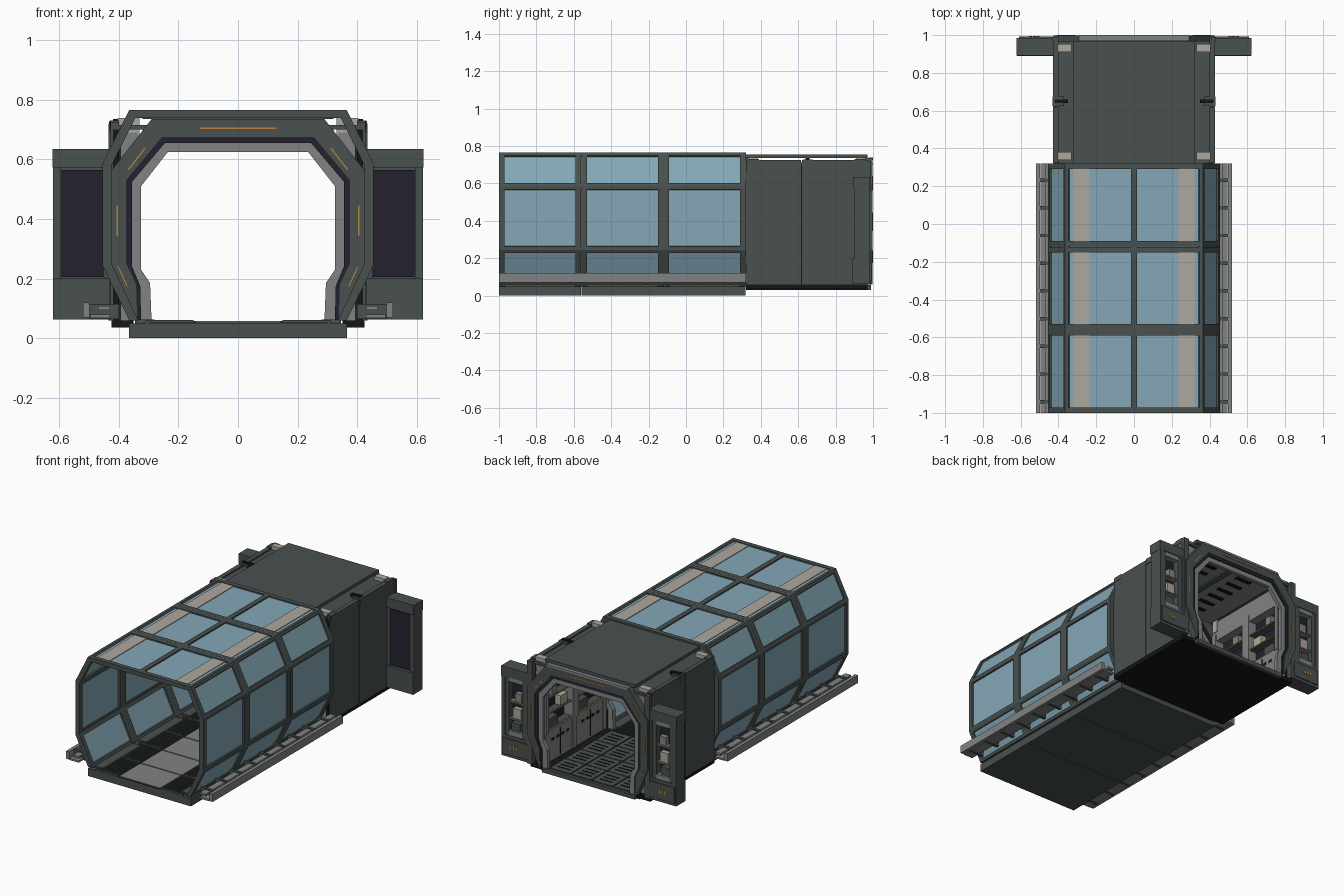
import bpy, bmesh
from mathutils import Vector

cube = bpy.data.objects.get("Cube")
if cube:
    bpy.data.objects.remove(cube)


def material(name, r, g, b):
    m = bpy.data.materials.new(name)
    m.use_nodes = True
    m.diffuse_color = (r, g, b, 1)
    m.node_tree.nodes["Principled BSDF"].inputs["Base Color"].default_value = (r, g, b, 1)
    return m


GREEN = material("dark green grey", .065, .082, .078)
GLASS = material("pale blue glass", .23, .39, .47)
GREY = material("mid grey", .22, .23, .225)
BEIGE = material("warm beige", .42, .39, .34)
NAVY = material("dark violet", .017, .015, .026)
BLACK = material("near black", .008, .008, .01)
ORANGE = material("orange", .5, .24, .05)


def finish(name, bm, mat):
    bmesh.ops.recalc_face_normals(bm, faces=bm.faces)
    me = bpy.data.meshes.new(name)
    bm.to_mesh(me)
    bm.free()
    me.materials.append(mat)
    ob = bpy.data.objects.new(name, me)
    bpy.context.collection.objects.link(ob)
    return ob


def prism(name, pts, y0, y1, mat):
    """Extrude an xz outline from y0 to y1."""
    bm = bmesh.new()
    a = [bm.verts.new((x, y0, z)) for x, z in pts]
    b = [bm.verts.new((x, y1, z)) for x, z in pts]
    bm.faces.new(a)
    bm.faces.new(b)
    for i in range(len(a)):
        j = (i + 1) % len(a)
        bm.faces.new((a[i], a[j], b[j], b[i]))
    return finish(name, bm, mat)


def box(name, x0, x1, y0, y1, z0, z1, mat):
    return prism(name, [(x0, z0), (x1, z0), (x1, z1), (x0, z1)], y0, y1, mat)


def pair(name, x0, x1, *rest):
    box("left_" + name, x0, x1, *rest)
    box("right_" + name, -x1, -x0, *rest)


def pair_prism(name, pts, *rest):
    prism("left_" + name, pts, *rest)
    prism("right_" + name, [(-x, z) for x, z in pts], *rest)


def arch(name, outer, inner, y0, y1, mat):
    """Open-bottomed ring between two half profiles that start at the top centre."""
    bm = bmesh.new()
    full = lambda p: [(-x, z) for x, z in p[:0:-1]] + p
    rows = [[bm.verts.new((x, y, z)) for x, z in full(p)]
            for p, y in ((outer, y0), (outer, y1), (inner, y1), (inner, y0))]
    for k in range(4):
        a, b = rows[k], rows[(k + 1) % 4]
        for i in range(len(a) - 1):
            bm.faces.new((a[i], a[i + 1], b[i + 1], b[i]))
    for end in (0, -1):
        bm.faces.new([r[end] for r in rows])
    return finish(name, bm, mat)


def mix(p, q, t):
    return [tuple(Vector(a).lerp(Vector(b), t)) for a, b in zip(p, q)]


# Glazed tunnel: base slabs, ribs, glass and lengthwise bars
OUT = [(0, .765), (.365, .765), (.455, .585), (.455, .245), (.365, .06)]
INN = [(0, .738), (.345, .738), (.425, .578), (.425, .252), (.335, .06)]
START, END, SEG = -1.0, .32, .44
arch("tunnel_glass", mix(OUT, INN, .3), mix(OUT, INN, .6), START + .01, END - .01, GLASS)
for k in range(3):
    y0 = START + SEG * k
    y1 = y0 + SEG
    box("base_slab", -.365, .365, y0 + .001, y1 - .001, 0, .05, GREEN)
    for a in (y0, y1 - .03):
        arch("tunnel_rib", OUT, INN, a, a + .0295, GREEN)
    pair("roof_strip", .235, .32, y0 + .03, y1 - .03, .757, .761, BEIGE)
    # Floor: grey centre plates with ribbed grates at both sides
    box("floor_bed", -.30, .30, y0, y1, .05, .053, BLACK)
    for j in range(2):
        a = y0 + j * SEG / 2
        box("floor_plate", -.145, .145, a + .004, a + SEG / 2 - .004, .05, .058, GREY)
        pair("grate_edge", .15, .31, a, a + .012, .05, .061, GREEN)
    for j in range(9):
        x = .155 + j * .017
        pair("grate_bar", x, x + .007, y0, y1, .05, .06, GREEN)
    # Side rails with their ties
    pair("outer_rail", .498, .52, y0, y1, .07, .12, GREY)
    pair("inner_rail", .43, .495, y0, y1, .068, .08, GREY)
    pair("rail_ledge", .43, .47, y0, y1, .095, .108, GREY)
    for j in range(3):
        a = y0 + .05 + j * SEG / 3
        pair("rail_tie", .40, .50, a, a + .018, .065, .115, GREEN)
    pair("base_foot", .28, .345, y0 + .03, y1 - .03, .05, .062, GREEN)

box("ridge_bar", -.016, .016, START, END, .74, .765, GREEN)
for i in range(1, 5):
    p, q = Vector(OUT[i]), Vector(INN[i])
    back = (Vector(OUT[i - 1]) - p).normalized() * .018
    pts = [p + back, p, q, q + back]
    if i < 4:
        ahead = (Vector(OUT[i + 1]) - p).normalized() * .018
        pts = [p + back, p, p + ahead, q + ahead, q, q + back]
    pair_prism("tunnel_bar", [tuple(v) for v in pts], START, END, GREEN)

# Portals at both ends of the rear cabin
RIM = [(0, .735), (.29, .735), (.427, .56), (.427, .25), (.385, .15), (.345, .06)]
MID = [(0, .675), (.255, .675), (.375, .53), (.375, .25), (.342, .18), (.338, .06)]
SEAL = [(0, .655), (.245, .655), (.355, .525), (.355, .24), (.328, .175), (.325, .06)]
TRIM = [(0, .625), (.235, .625), (.325, .51), (.325, .23), (.295, .185), (.29, .06)]


def portal(y0, y1, face, s):
    arch("portal_ring", RIM, MID, y0, y1, GREEN)
    arch("portal_seal", MID, SEAL, y0 + .004, y1 - .004, NAVY)
    arch("portal_trim", SEAL, TRIM, y0 + .01, y1 - .01, GREY)
    f0, f1 = sorted((face, face + s * .003))
    box("portal_top_stripe", -.13, .13, f0, f1, .702, .707, ORANGE)
    pair("portal_side_stripe", .403, .408, f0, f1, .345, .445, ORANGE)
    pair_prism("upper_stripe", [(.31, .636), (.313, .639), (.37, .566), (.367, .563)], f0, f1, ORANGE)
    pair_prism("lower_stripe", [(.40, .24), (.404, .24), (.374, .175), (.37, .175)], f0, f1, ORANGE)


portal(.285, .335, .285, -1)
portal(.955, .998, .998, 1)
box("portal_cap", -.29, .29, .975, 1, .725, .738, GREY)

# Rear cabin shell
box("cabin_roof", -.32, .32, .32, .97, .735, .755, GREEN)
box("cabin_ceiling", -.32, .32, .335, .955, .69, .70, GREY)
for j in range(6):
    pair("ceiling_vent", .08, .19, .42 + j * .085, .445 + j * .085, .684, .69, BLACK)
box("ceiling_spine", -.02, .02, .335, .955, .68, .69, GREEN)
pair("roof_shoulder", .27, .425, .32, .97, .70, .715, GREEN)
for a, b in ((.322, .616), (.62, .97)):
    pair("side_wall", .40, .428, a, b, .06, .725, GREEN)
pair("wall_seam", .40, .42, .32, .97, .06, .715, BLACK)
for a in (.34, .91):
    pair("roof_bracket", .33, .405, a, a + .042, .62, .738, BEIGE)
    pair("bracket_cap", .40, .43, a - .008, a + .05, .70, .73, GREEN)
pair("roof_clamp", .37, .432, .625, .675, .69, .728, GREEN)
pair("clamp_pin", .35, .42, .64, .66, .715, .735, BLACK)
pair("corner_post", .40, .435, .968, .99, .06, .72, GREEN)

# Cabin floor
box("cabin_underfloor", -.35, .35, .32, .97, .03, .048, BLACK)
pair("underfloor_edge", .35, .425, .32, .97, .035, .06, BLACK)
for i in range(4):
    for j in range(4):
        x, y = -.3 + i * .15, .335 + j * .157
        box("floor_tile", x + .004, x + .146, y, y + .15, .046, .056, GREEN)
        for k in range(3):
            box("tile_slot", x + .03, x + .12, y + .035 + k * .035, y + .045 + k * .035, .056, .058, BLACK)
box("sill", -.33, .33, .97, .99, .03, .058, GREEN)

# Cabin storage bays along both walls
pair("bay_back", .392, .40, .335, .955, .06, .70, NAVY)
pair("bay_top", .335, .395, .335, .955, .56, .69, GREY)
for k in range(2):
    y0, y1 = .345 + k * .305, .64 + k * .305
    pair("lower_cabinet", .335, .395, y0, y1, .06, .26, GREY)
    pair("bay_divider", .33, .395, y0 - .01, y0 + .025, .06, .60, GREY)
    pair("bay_post", .33, .395, y1 - .025, y1, .25, .60, GREY)
    for j in range(4):
        pair("cabinet_vent", .332, .336, y0 + .06 + j * .05, y0 + .085 + j * .05, .19, .205, BLACK)
    pair("cabinet_gap", .332, .336, y0 + .145, y0 + .15, .075, .245, BLACK)
    for z in (.26, .36, .46):
        pair("shelf", .345, .395, y0 + .025, y1 - .025, z, z + .01, GREEN)
        pair("shelf_edge", .341, .345, y0 + .025, y1 - .025, z + .002, z + .009, ORANGE)
    pair("stored_crate", .35, .39, y0 + .05, y0 + .12, .37, .43, BEIGE)
    pair("stored_case", .35, .39, y0 + .15, y0 + .24, .27, .325, GREEN)
    pair("stored_tin", .35, .39, y0 + .16, y0 + .21, .47, .525, GREY)

# Side pods beside the rear portal
pair("pod_base", .43, .62, .89, .985, .062, .20, GREEN)
pair("pod_base_lip", .425, .61, .90, .992, .08, .18, GREEN)
pair("pod_header", .425, .622, .893, .985, .572, .635, GREEN)
pair("pod_outer_post", .595, .62, .90, .985, .19, .60, GREEN)
pair("pod_inner_post", .428, .45, .90, .985, .19, .60, GREEN)
pair("pod_front_panel", .44, .592, .902, .912, .205, .565, NAVY)
pair("pod_backing", .44, .60, .912, .935, .19, .58, GREEN)
pair("pod_recess", .47, .58, .935, .938, .22, .55, NAVY)
for a, b in ((.45, .478), (.57, .597)):
    pair("pod_window_post", a, b, .935, .98, .20, .575, GREEN)
for z in (.20, .545):
    pair("pod_window_rail", .478, .57, .935, .98, z, z + .03, GREY)
for z in (.30, .41):
    pair("pod_shelf", .478, .57, .936, .972, z, z + .012, GREY)
    pair("pod_shelf_edge", .478, .57, .972, .975, z + .003, z + .009, ORANGE)
pair("pod_canister", .495, .55, .938, .968, .312, .375, BEIGE)
pair("pod_box", .49, .535, .938, .968, .422, .475, GREY)
pair("pod_case", .50, .56, .938, .968, .23, .28, GREEN)
for j in range(3):
    x = .50 + j * .02
    pair_prism("pod_mark", [(x, .12), (x + .01, .12), (x + .016, .145), (x + .006, .145)], .992, .995, ORANGE)
